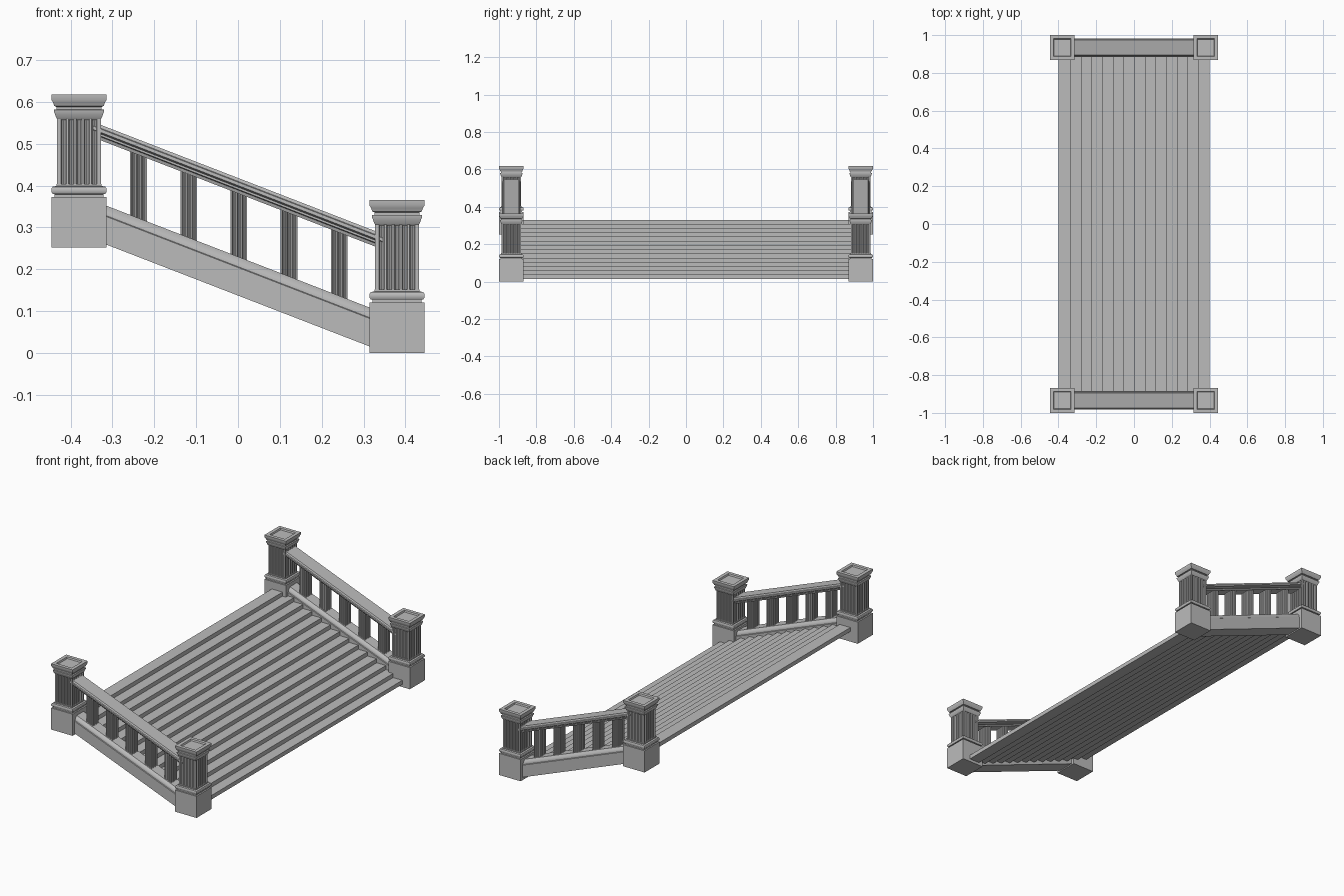
import bpy, bmesh, math

if "Cube" in bpy.data.objects:
    bpy.data.objects.remove(bpy.data.objects["Cube"], do_unlink=True)

stone = bpy.data.materials.new("grey stone")
stone.use_nodes = True
GREY = (0.5, 0.5, 0.5, 1)
stone.diffuse_color = GREY
stone.node_tree.nodes["Principled BSDF"].inputs["Base Color"].default_value = GREY

SLOPE = -0.387      # fall of the flight along x
SIDE_Y = 0.934      # centre line of each balustrade
POST_X = 0.38
RISE = 0.252        # height of the upper posts


def loft(name, rings, smooth=False):
    """Closed solid through matching rings of points."""
    bm = bmesh.new()
    loops = [[bm.verts.new(p) for p in ring] for ring in rings]
    n = len(loops[0])
    for a, b in zip(loops, loops[1:]):
        for i in range(n):
            j = (i + 1) % n
            bm.faces.new((a[i], a[j], b[j], b[i]))
    bm.faces.new(loops[0][::-1])
    bm.faces.new(loops[-1])
    bmesh.ops.recalc_face_normals(bm, faces=bm.faces)
    mesh = bpy.data.meshes.new(name)
    bm.to_mesh(mesh)
    bm.free()
    mesh.materials.append(stone)
    obj = bpy.data.objects.new(name, mesh)
    bpy.context.collection.objects.link(obj)
    if smooth:
        bpy.ops.object.select_all(action='DESELECT')
        obj.select_set(True)
        bpy.context.view_layer.objects.active = obj
        bpy.ops.object.shade_smooth_by_angle(angle=math.radians(32))
    return obj


def square_stack(name, profile, x, y, z):
    """Square moulding from (half width, height) pairs."""
    corners = ((-1, -1), (1, -1), (1, 1), (-1, 1))
    return loft(name, [[(x + sx * r, y + sy * r, z + h) for sx, sy in corners]
                       for r, h in profile], True)


def fluted_section(hx, hy, flutes, depth, margin):
    """Rectangular outline with grooves cut into all four sides."""
    pts = []
    for k in range(4):
        across, out = (hx, hy) if k % 2 == 0 else (hy, hx)
        side = [(-across, -out)]
        pitch = 2 * (across - margin) / flutes
        for i in range(flutes):
            start = margin - across + i * pitch
            for t, d in ((0.14, 0), (0.3, 0.8), (0.5, 1), (0.7, 0.8), (0.86, 0)):
                side.append((start + t * pitch, -out + d * depth))
        c, s = ((1, 0), (0, 1), (-1, 0), (0, -1))[k]
        pts += [(u * c - v * s, u * s + v * c) for u, v in side]
    return pts


def sloped_bar(name, section, y, half_length):
    """Section of (y, z) points swept down the slope, with plumb ends."""
    return loft(name, [[(x, y + v, w + SLOPE * x) for v, w in section]
                       for x in (-half_length, half_length)], True)


def mirrored(half):
    return half + [(-v, w) for v, w in reversed(half)]


BASE = [(0.066, 0), (0.066, 0.12), (0.058, 0.12), (0.058, 0.127), (0.063, 0.128),
        (0.066, 0.133), (0.066, 0.14), (0.063, 0.145), (0.054, 0.147), (0.054, 0.152)]
CAP = [(0.05, 0.305), (0.054, 0.309), (0.057, 0.317), (0.06, 0.325), (0.06, 0.329),
       (0.054, 0.33), (0.054, 0.336), (0.059, 0.338), (0.062, 0.346), (0.066, 0.353),
       (0.066, 0.365), (0.047, 0.365), (0.044, 0.357)]
STRINGER = mirrored([(0.048, 0.137), (0.048, 0.204), (0.044, 0.206),
                     (0.044, 0.211), (0.041, 0.219), (0.034, 0.226), (0.03, 0.23)])
RAIL = mirrored([(0.032, 0.381), (0.035, 0.389), (0.042, 0.391), (0.042, 0.396),
                 (0.049, 0.4), (0.049, 0.408), (0.044, 0.41), (0.04, 0.418)])

for side, y in (("right", -SIDE_Y), ("left", SIDE_Y)):
    # Posts: moulded base, fluted shaft, cap with sunken top
    for level, x, z in (("upper", -POST_X, RISE), ("lower", POST_X, 0)):
        tag = f"{level}_{side}_post"
        square_stack(tag + "_base", BASE, x, y, z)
        section = fluted_section(0.052, 0.052, 5, 0.006, 0.006)
        loft(tag + "_shaft", [[(x + u, y + v, z + h) for u, v in section]
                              for h in (0.15, 0.307)])
        square_stack(tag + "_cap", CAP, x, y, z)
    # Sloping stringer and handrail
    sloped_bar(side + "_stringer", STRINGER, y, 0.33)
    sloped_bar(side + "_handrail", RAIL, y, 0.345)
    # Balusters with ends cut along the slope
    section = fluted_section(0.02, 0.025, 3, 0.004, 0.002)
    for i in range(-2, 3):
        x = 0.002 + i * 0.12
        loft(f"{side}_baluster_{i + 3}",
             [[(x + u, y + v, h + SLOPE * (x + u)) for u, v in section]
              for h in (0.225, 0.386)])

# Flight of steps: stepped outline above and below
STEPS, GOING, RISER = 14, 0.0565, 0.0225
outline_top, outline_under = [], []
for i in range(STEPS):
    right = 0.4 - i * GOING
    left = right - GOING if i < STEPS - 1 else -0.4
    low = 0.015 + i * RISER
    outline_top += [(right, low), (right, low + RISER)]
    outline_under += [(right - 0.006, low), (left - 0.006, low)]
outline_under[0] = (0.4, 0.015)
outline_under[-1] = (-0.4, outline_under[-1][1])
outline = outline_top[1:] + [(-0.4, outline_top[-1][1])] + outline_under[::-1]
loft("steps", [[(x, y, z) for x, z in outline] for y in (-0.888, 0.888)])
